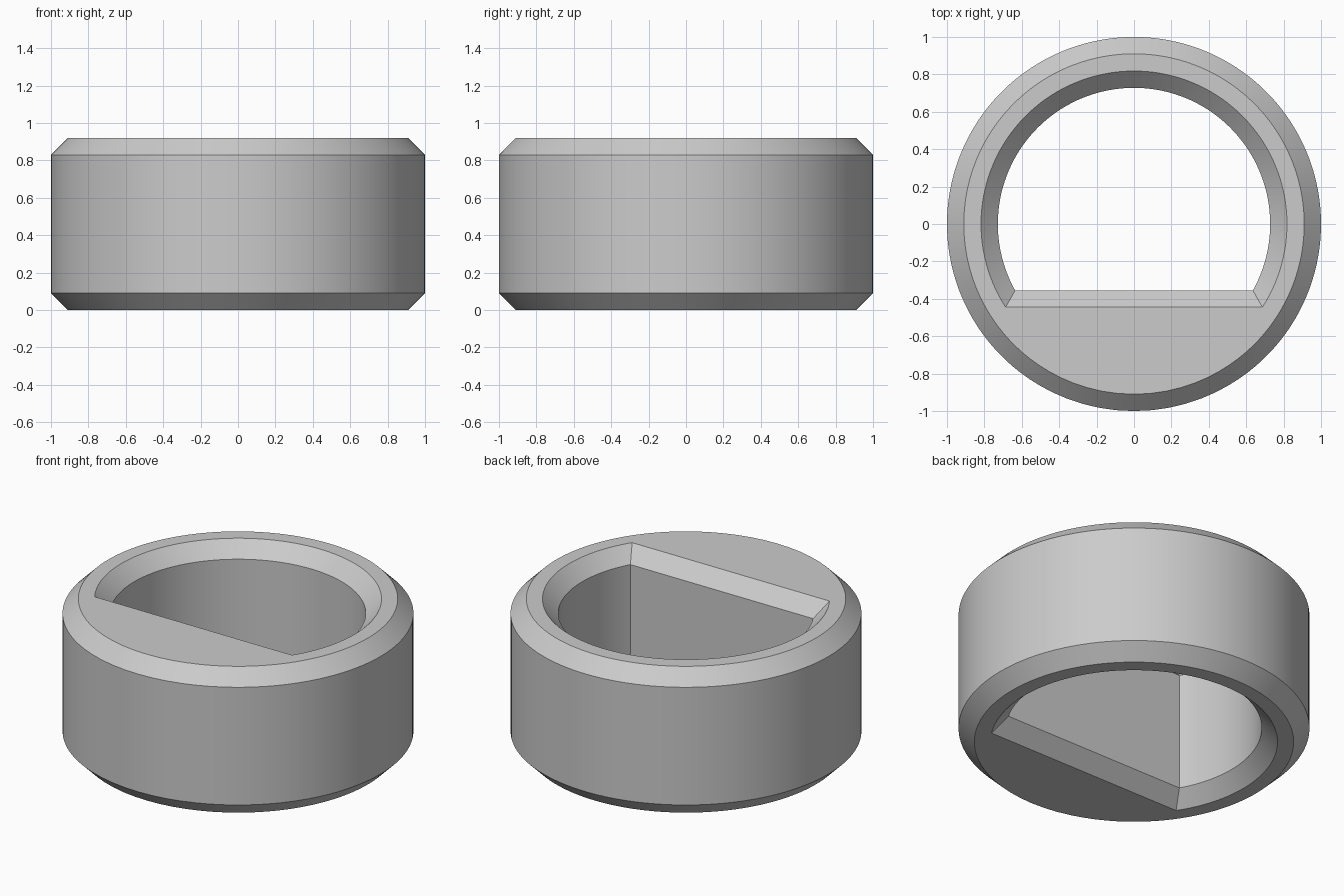
import bpy, bmesh
from math import pi, sin, cos, asin, atan2

cube = bpy.data.objects.get("Cube")
if cube:
    bpy.data.objects.remove(cube)

HEIGHT, BEVEL = 0.92, 0.09
ARC_STEPS, FLAT_STEPS = 96, 32

metal = bpy.data.materials.new("plain grey")
metal.use_nodes = True
grey = (0.6, 0.6, 0.6, 1)
metal.diffuse_color = grey
metal.node_tree.nodes["Principled BSDF"].inputs["Base Color"].default_value = grey


def d_profile(radius, flat_y):
    """Circle cut off by a straight edge at flat_y, counter-clockwise."""
    corner = asin(flat_y / radius)
    sweep = pi - 2 * corner
    arc = [corner + sweep * i / ARC_STEPS for i in range(ARC_STEPS)]
    pts = [(radius * cos(a), radius * sin(a)) for a in arc]
    half = radius * cos(corner)
    pts += [(-half + 2 * half * i / FLAT_STEPS, flat_y) for i in range(FLAT_STEPS)]
    return pts


bore = d_profile(0.728, -0.355)
bore_mouth = d_profile(0.818, -0.445)
angles = [atan2(y, x) for x, y in bore_mouth]


def circle(radius):
    return [(radius * cos(a), radius * sin(a)) for a in angles]


# Closed cross-section: outer wall, top face, D-shaped bore, bottom face
sections = [
    (circle(1 - BEVEL), 0), (circle(1), BEVEL),
    (circle(1), HEIGHT - BEVEL), (circle(1 - BEVEL), HEIGHT),
    (bore_mouth, HEIGHT), (bore, HEIGHT - BEVEL),
    (bore, BEVEL), (bore_mouth, 0),
]

bm = bmesh.new()
loops = [[bm.verts.new((x, y, z)) for x, y in pts] for pts, z in sections]
for k, low in enumerate(loops):
    high = loops[(k + 1) % len(loops)]
    for i in range(len(low)):
        j = (i + 1) % len(low)
        bm.faces.new((low[i], low[j], high[j], high[i]))
bmesh.ops.recalc_face_normals(bm, faces=bm.faces)

mesh = bpy.data.meshes.new("d_bore_collar")
bm.to_mesh(mesh)
bm.free()
mesh.materials.append(metal)
collar = bpy.data.objects.new("d_bore_collar", mesh)
bpy.context.collection.objects.link(collar)

# Smooth round walls with crisp bevel edges
bpy.ops.object.select_all(action="DESELECT")
collar.select_set(True)
bpy.context.view_layer.objects.active = collar
bpy.ops.object.shade_smooth_by_angle(angle=pi / 6)
